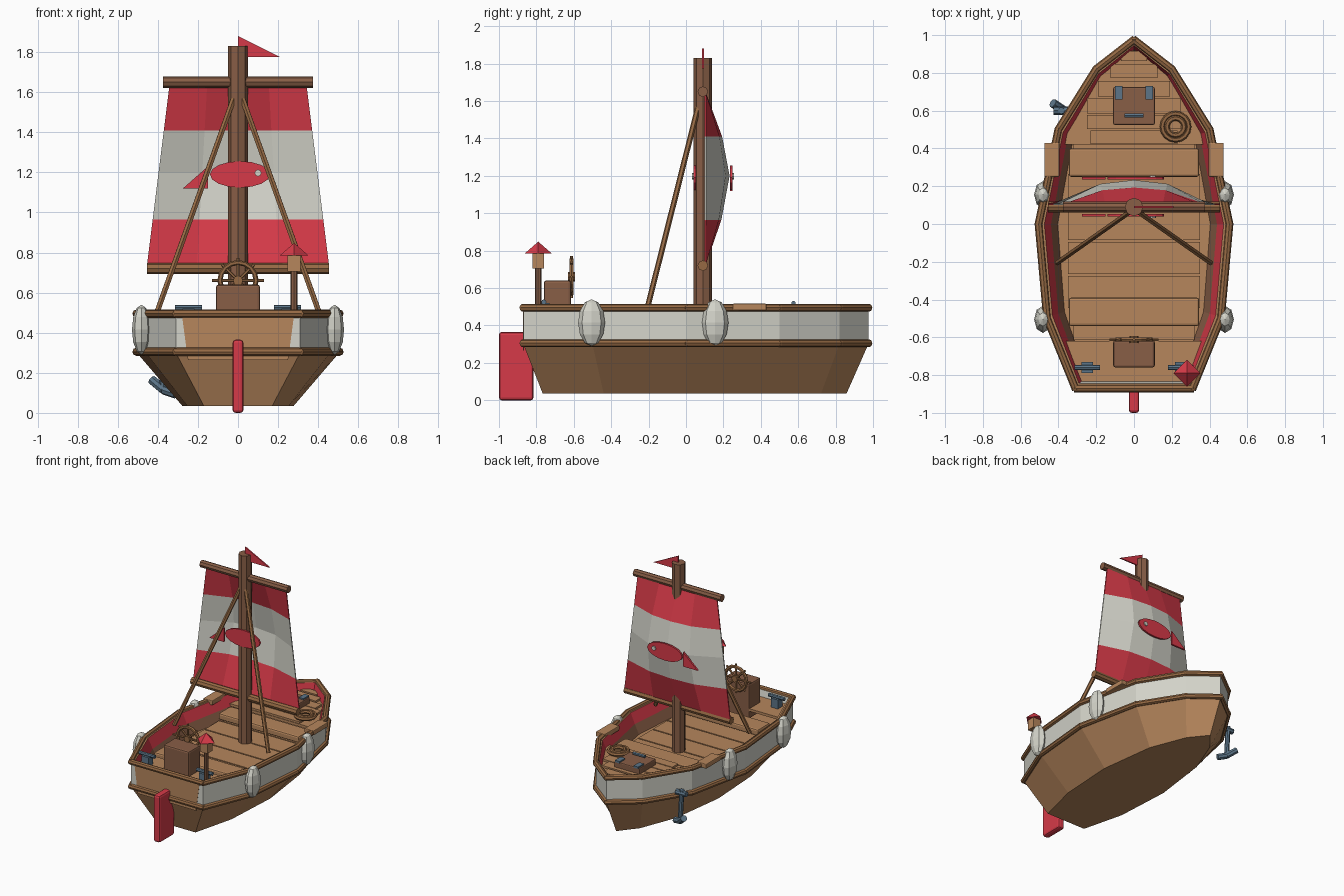
import bpy, bmesh, math
from mathutils import Vector, Matrix

if "Cube" in bpy.data.objects:
    bpy.data.objects.remove(bpy.data.objects["Cube"])


def mat(name, r, g, b):
    m = bpy.data.materials.new(name)
    lin = [((c / 255 + 0.055) / 1.055) ** 2.4 for c in (r, g, b)]
    m.diffuse_color = (*lin, 1)
    m.use_nodes = True
    m.node_tree.nodes["Principled BSDF"].inputs["Base Color"].default_value = m.diffuse_color
    return m


WOOD = mat("light wood", 182, 134, 92)
RAIL = mat("rail wood", 150, 106, 68)
DARK = mat("dark wood", 136, 94, 70)
WHITE = mat("off white", 212, 212, 202)
RED = mat("red", 214, 58, 72)
METAL = mat("blue grey metal", 92, 117, 136)


def finish(name, bm, *mats):
    bmesh.ops.recalc_face_normals(bm, faces=bm.faces)
    me = bpy.data.meshes.new(name)
    bm.to_mesh(me)
    bm.free()
    for m in mats:
        me.materials.append(m)
    ob = bpy.data.objects.new(name, me)
    bpy.context.collection.objects.link(ob)
    return ob


def box(name, lo, hi, m, bevel=0.0):
    bm = bmesh.new()
    lo, hi = Vector(lo), Vector(hi)
    bmesh.ops.create_cube(bm, size=1, matrix=Matrix.Translation((lo + hi) / 2) @ Matrix.Diagonal((*(hi - lo), 1)))
    if bevel:
        bmesh.ops.bevel(bm, geom=bm.edges[:], offset=bevel, segments=2, profile=0.5, affect='EDGES')
    return finish(name, bm, m)


def rod(name, a, b, r, m, sides=8, r2=None):
    a, b = Vector(a), Vector(b)
    d = b - a
    bm = bmesh.new()
    M = Matrix.Translation((a + b) / 2) @ d.to_track_quat('Z', 'Y').to_matrix().to_4x4()
    bmesh.ops.create_cone(bm, cap_ends=True, segments=sides, radius1=r, radius2=r if r2 is None else r2,
                          depth=d.length, matrix=M)
    return finish(name, bm, m)


def prism(name, pts, d, m):
    """Closed polygon pushed along the vector d."""
    bm = bmesh.new()
    f = bm.faces.new([bm.verts.new(p) for p in pts])
    ext = bmesh.ops.extrude_face_region(bm, geom=[f])['geom']
    bmesh.ops.translate(bm, verts=[v for v in ext if isinstance(v, bmesh.types.BMVert)], vec=d)
    return finish(name, bm, m)


def ring_torus(name, c, R, r, m, upright=False, n=16, k=6):
    bm = bmesh.new()
    vs = []
    for i in range(n):
        a = 2 * math.pi * i / n
        for j in range(k):
            b = 2 * math.pi * j / k
            q, h = R + r * math.cos(b), r * math.sin(b)
            p = (q * math.cos(a), h, q * math.sin(a)) if upright else (q * math.cos(a), q * math.sin(a), h)
            vs.append(bm.verts.new(Vector(c) + Vector(p)))
    for i in range(n):
        for j in range(k):
            bm.faces.new([vs[i * k + j], vs[(i + 1) % n * k + j],
                          vs[(i + 1) % n * k + (j + 1) % k], vs[i * k + (j + 1) % k]])
    return finish(name, bm, m)


# Hull plan: right half from stern to bow, mirrored to the left
half = [(0.31, -0.87), (0.46, -0.5), (0.505, 0), (0.4, 0.5), (0.2, 0.82), (0, 0.975)]
plan = half + [(-x, y) for x, y in half[-2::-1]]
N = len(plan)


def half_width(y):
    for (x0, y0), (x1, y1) in zip(half, half[1:]):
        if y0 <= y <= y1:
            return x0 + (x1 - x0) * (y - y0) / (y1 - y0)
    return 0


# Hull shell: (x scale, y scale, z), with the material of the band above each ring
rings = [(0.55, 0.88, 0.035), (1, 1, 0.3), (1, 1, 0.5), (0.94, 0.97, 0.5), (0.87, 0.95, 0.42), (0.8, 0.93, 0.35)]
bands = [0, 1, 0, 2, 3]
bm = bmesh.new()
R = [[bm.verts.new((x * sx, y * sy, z)) for x, y in plan] for sx, sy, z in rings]
for k, mi in enumerate(bands):
    for i in range(N):
        j = (i + 1) % N
        f = bm.faces.new([R[k][i], R[k][j], R[k + 1][j], R[k + 1][i]])
        f.material_index = 1 if (i == N - 1 and k > 2) else mi
bm.faces.new(R[0])
bm.faces.new(R[-1])
finish("hull", bm, WOOD, WHITE, RED, DARK)

# Stern board
prism("stern_board", [(-0.25, -0.872, 0.265), (0.25, -0.872, 0.265), (0.28, -0.872, 0.49), (-0.28, -0.872, 0.49)],
      (0, 0.006, 0), WOOD)

# Rails around the top and the waist
for z, label in ((0.495, "top_rail"), (0.305, "waist_rail")):
    for i in range(N):
        (x0, y0), (x1, y1) = plan[i], plan[(i + 1) % N]
        a, b = Vector((x0, y0, z)), Vector((x1, y1, z))
        e = (b - a).normalized() * 0.008
        rod(label, a - e, b + e, 0.021, RAIL)

# Floor planks
edges = [-0.62, -0.45, -0.27, -0.09, 0.09, 0.27, 0.43]
for y0, y1 in zip(edges, edges[1:]):
    w = min(0.35, 0.78 * min(half_width(y0), half_width(y1)))
    box("floor_plank", (-w, y0 + 0.005, 0.34), (w, y1 - 0.005, 0.37), WOOD)


# Raised decks at both ends, with planks
def deck(name, ys, z):
    right = [(0.9 * half_width(y) - 0.01, y, z - 0.02) for y in ys]
    prism(name, right + [(-x, y, q) for x, y, q in reversed(right)], (0, 0, 0.02), WOOD)


deck("bow_deck", [0.42, 0.5, 0.82, 0.91], 0.44)
deck("stern_deck", [-0.85, -0.62], 0.45)
for y0, y1, w in ((0.42, 0.5, 0.23), (0.5, 0.58, 0.25), (0.58, 0.67, 0.25), (0.67, 0.76, 0.19),
                  (0.77, 0.85, 0.125), (0.86, 0.92, 0.07)):
    box("bow_plank", (-w, y0 + 0.004, 0.43), (w, y1 - 0.004, 0.455), WOOD)

# Benches
for y0, y1 in ((-0.54, -0.39), (0.25, 0.4)):
    box("bench", (-0.345, y0, 0.385), (0.345, y1, 0.435), WOOD, 0.012)

# Mast, yards and stays
rod("mast", (0, 0.09, 0.35), (0, 0.09, 1.83), 0.049, DARK)
rod("upper_yard", (-0.375, 0.09, 1.65), (0.375, 0.09, 1.65), 0.028, DARK)
rod("lower_yard", (-0.455, 0.09, 0.72), (0.455, 0.09, 0.72), 0.028, RAIL)
for s in (-1, 1):
    rod("stay", (0, 0.08, 1.63), (s * 0.405, -0.205, 0.5), 0.015, RAIL, 6)

# Sail: billowing grid with red bands at the top and foot
rows = [(0.73, 0), (0.965, 0.65), (1.2, 1), (1.41, 0.68), (1.64, 0)]
cols = [-1, -0.45, 0, 0.45, 1]
bm = bmesh.new()
layers = []
for off in (0, 0.008):
    layers.append([[bm.verts.new((c * (0.455 - 0.125 * (z - 0.73)), 0.1 + off + 0.125 * d * (1 - c * c) ** 0.8, z))
                    for c in cols] for z, d in rows])
for g in layers:
    for i in range(4):
        for j in range(4):
            f = bm.faces.new([g[i][j], g[i][j + 1], g[i + 1][j + 1], g[i + 1][j]])
            f.material_index = 0 if i in (0, 3) else 1
for i in range(4):
    for j in (0, 4):
        f = bm.faces.new([layers[0][i][j], layers[1][i][j], layers[1][i + 1][j], layers[0][i + 1][j]])
        f.material_index = 0 if i in (0, 3) else 1
finish("sail", bm, RED, WHITE)

# Fish emblem on both faces of the sail
for y, ye in ((0.04, 0.032), (0.235, 0.247)):
    body = [(0.01 + 0.15 * math.cos(a), y, 1.19 + 0.066 * math.sin(a))
            for a in (2 * math.pi * i / 16 for i in range(16))]
    prism("fish_body", body, (0, 0.014, 0), RED)
    prism("fish_tail", [(-0.275, y, 1.12), (-0.15, y, 1.12), (-0.15, y, 1.23)], (0, 0.014, 0), RED)
    rod("fish_eye", (0.1, ye, 1.197), (0.1, ye + 0.01, 1.197), 0.017, WHITE)

# Pennant
prism("pennant", [(0, 0.086, 1.88), (0, 0.086, 1.775), (0.21, 0.086, 1.775)], (0, 0.01, 0), RED)

# Helm: chest and steering wheel
box("helm_chest", (-0.11, -0.76, 0.37), (0.11, -0.615, 0.64), DARK, 0.012)
hub = Vector((0, -0.612, 0.66))
ring_torus("wheel_rim", hub, 0.09, 0.013, RAIL, upright=True)
rod("wheel_hub", hub - Vector((0, 0.018, 0)), hub + Vector((0, 0.018, 0)), 0.025, RAIL)
for i in range(4):
    a = math.pi * i / 4
    d = Vector((math.cos(a), 0, math.sin(a))) * (0.13 if i == 0 else 0.112)
    rod("wheel_spoke", hub - d, hub + d, 0.008, RAIL, 6)

# Lantern post
rod("lantern_post", (0.28, -0.79, 0.4), (0.28, -0.79, 0.71), 0.017, DARK)
box("lantern", (0.248, -0.822, 0.705), (0.312, -0.758, 0.79), WOOD)
rod("lantern_roof", (0.28, -0.79, 0.785), (0.28, -0.79, 0.848), 0.072, RED, 4, 0)

# Mooring cleats and side pads
for s in (-1, 1):
    rod("cleat_bar", (s * 0.18, -0.76, 0.525), (s * 0.315, -0.76, 0.525), 0.014, METAL)
    box("cleat_base", (s * 0.247 - 0.03, -0.79, 0.44), (s * 0.247 + 0.03, -0.73, 0.52), METAL)
    box("side_pad", (s * 0.435 - 0.04, 0.25, 0.48), (s * 0.435 + 0.04, 0.43, 0.517), WOOD, 0.006)

# Bow hatch with hinges and handle
box("hatch", (-0.11, 0.525, 0.445), (0.11, 0.725, 0.5), DARK, 0.008)
for s in (-1, 1):
    box("hatch_hinge", (s * 0.08 - 0.02, 0.66, 0.495), (s * 0.08 + 0.02, 0.73, 0.51), METAL)
rod("hatch_handle", (-0.05, 0.575, 0.52), (0.05, 0.575, 0.52), 0.012, METAL, 6)

# Rope coil
for rad, z in ((0.07, 0.47), (0.045, 0.475)):
    ring_torus("rope_coil", (0.22, 0.515, z), rad, 0.014, RAIL)

# Fenders
for s in (-1, 1):
    for y in (-0.505, 0.155):
        bm = bmesh.new()
        bmesh.ops.create_uvsphere(bm, u_segments=8, v_segments=6, radius=1,
                                  matrix=Matrix.Translation((s * 0.482, y, 0.415)) @ Matrix.Diagonal((0.047, 0.072, 0.125, 1)))
        finish("fender", bm, WHITE)

# Rudder
box("rudder", (-0.027, -1.0, 0.0), (0.027, -0.815, 0.365), RED, 0.015)

# Anchor hanging on the left bow
rod("anchor_shank", (-0.385, 0.6, 0.36), (-0.37, 0.6, 0.11), 0.018, METAL)
rod("anchor_stock", (-0.425, 0.6, 0.335), (-0.34, 0.6, 0.335), 0.022, METAL)
for e in ((-0.43, 0.64, 0.165), (-0.31, 0.57, 0.095)):
    rod("anchor_arm", (-0.37, 0.6, 0.115), e, 0.024, METAL)
